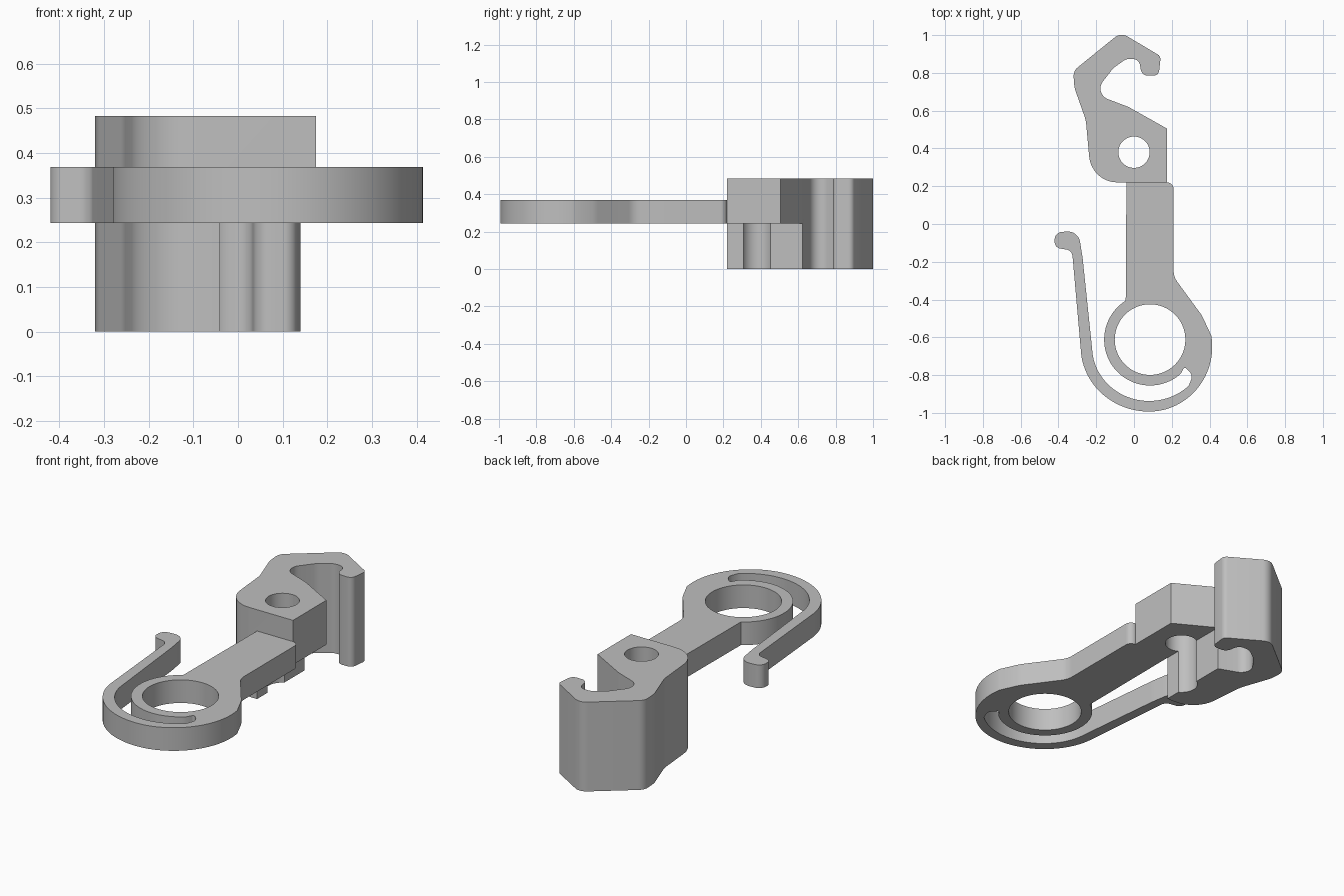
import bpy, bmesh
from math import cos, sin, radians
from mathutils import Vector

if "Cube" in bpy.data.objects:
    bpy.data.objects.remove(bpy.data.objects["Cube"])

grey = bpy.data.materials.new("plain_grey")
grey.use_nodes = True
grey.diffuse_color = (0.52, 0.52, 0.52, 1)
grey.node_tree.nodes["Principled BSDF"].inputs["Base Color"].default_value = (0.52, 0.52, 0.52, 1)


def arc(cx, cy, rx, ry, start, end, steps=32):
    """Sharp outline points along an elliptical arc, in degrees."""
    angles = [radians(start + (end - start) * i / steps) for i in range(steps + 1)]
    return [(cx + rx * cos(a), cy + ry * sin(a), 0) for a in angles]


def rounded(corners, steps=8):
    """Replace each (x, y, radius) corner by a tangent fillet."""
    points = []
    for i, (x, y, r) in enumerate(corners):
        p = Vector((x, y))
        if r == 0:
            points.append(p)
            continue
        a = Vector(corners[i - 1][:2]) - p
        b = Vector(corners[(i + 1) % len(corners)][:2]) - p
        half = a.angle(b) / 2
        reach = min(r * cos(half) / sin(half), a.length * 0.48, b.length * 0.48)
        radius = reach * sin(half) / cos(half)
        a.normalize()
        b.normalize()
        centre = p + (a + b).normalized() * (radius / sin(half))
        start, end = p + a * reach - centre, p + b * reach - centre
        turn = start.angle_signed(end)
        for k in range(steps + 1):
            t = -turn * k / steps
            points.append(centre + Vector((start.x * cos(t) - start.y * sin(t),
                                           start.x * sin(t) + start.y * cos(t))))
    return points


def prism(name, loops, low, high):
    """Fill an outline with its holes and extrude it upward."""
    bm = bmesh.new()
    edges = []
    for loop in loops:
        verts = [bm.verts.new((p[0], p[1], low)) for p in loop]
        edges += [bm.edges.new((v, verts[i - 1])) for i, v in enumerate(verts)]
    bmesh.ops.triangle_fill(bm, edges=edges, use_beauty=True)
    top = bmesh.ops.extrude_face_region(bm, geom=bm.faces[:])["geom"]
    moved = [g for g in top if isinstance(g, bmesh.types.BMVert)]
    bmesh.ops.translate(bm, verts=moved, vec=(0, 0, high - low))
    bmesh.ops.recalc_face_normals(bm, faces=bm.faces[:])
    mesh = bpy.data.meshes.new(name)
    bm.to_mesh(mesh)
    bm.free()
    mesh.materials.append(grey)
    obj = bpy.data.objects.new(name, mesh)
    bpy.context.collection.objects.link(obj)
    return obj


def select(obj):
    bpy.ops.object.select_all(action='DESELECT')
    obj.select_set(True)
    bpy.context.view_layer.objects.active = obj


TOP, ARM_LOW, ARM_HIGH = 0.483, 0.243, 0.368

# Tall head with an open hook and a bolt hole
head_outline = rounded([
    (-0.07, 1.014, 0.06), (-0.322, 0.81, 0.06), (-0.315, 0.72, 0.12),
    (-0.255, 0.55, 0.2), (-0.225, 0.22, 0.15), (0.175, 0.22, 0),
    (0.175, 0.505, 0), (-0.03, 0.62, 0.1), (-0.215, 0.69, 0.06),
    (-0.11, 0.825, 0.1), (-0.04, 0.875, 0.06), (0.028, 0.872, 0.05),
    (0.04, 0.785, 0.04), (0.13, 0.785, 0.03), (0.142, 0.888, 0.03)])
bolt_hole = arc(0, 0.38, 0.083, 0.083, 0, 360, 48)[:-1]
head = prism("hook_head", [head_outline, bolt_hole], 0, TOP)

# Notch under the head, level with the underside of the arm
notch = prism("notch_cutter", [[(-0.04, 0.1), (0.4, 0.1), (0.4, 0.7), (-0.04, 0.7)]], -0.1, ARM_LOW)
notch.hide_render = True
select(head)
cut = head.modifiers.new("notch", 'BOOLEAN')
cut.operation = 'DIFFERENCE'
cut.solver = 'EXACT'
cut.object = notch
bpy.ops.object.modifier_apply(modifier=cut.name)
bpy.data.objects.remove(notch)

# Flat arm, ring and curled spring finger in one outline
arm_outline = rounded(
    [(-0.04, 0.22, 0), (0.21, 0.22, 0.035), (0.21, -0.28, 0.1), (0.36, -0.485, 0.2)]
    + arc(0.08, -0.65, 0.334, 0.343, 10, -90)
    + arc(0.08, -0.65, 0.362, 0.343, -93, -173)
    + [(-0.328, -0.14, 0.04), (-0.42, -0.125, 0.035), (-0.42, -0.045, 0.04),
       (-0.295, -0.035, 0.08), (-0.272, -0.18, 0.1)]
    + arc(0.08, -0.65, 0.302, 0.287, 182, 314)
    + [(0.312, -0.80, 0.04), (0.268, -0.755, 0.01)]
    + arc(0.085, -0.612, 0.243, 0.243, -48, -238, 48))
ring_hole = arc(0.085, -0.612, 0.187, 0.187, 0, 360, 64)[:-1]
arm = prism("spring_arm", [arm_outline, ring_hole], ARM_LOW, ARM_HIGH)

# Smooth curves with crisp rims
for obj in (head, arm):
    select(obj)
    bpy.ops.object.shade_smooth_by_angle(angle=radians(30))
